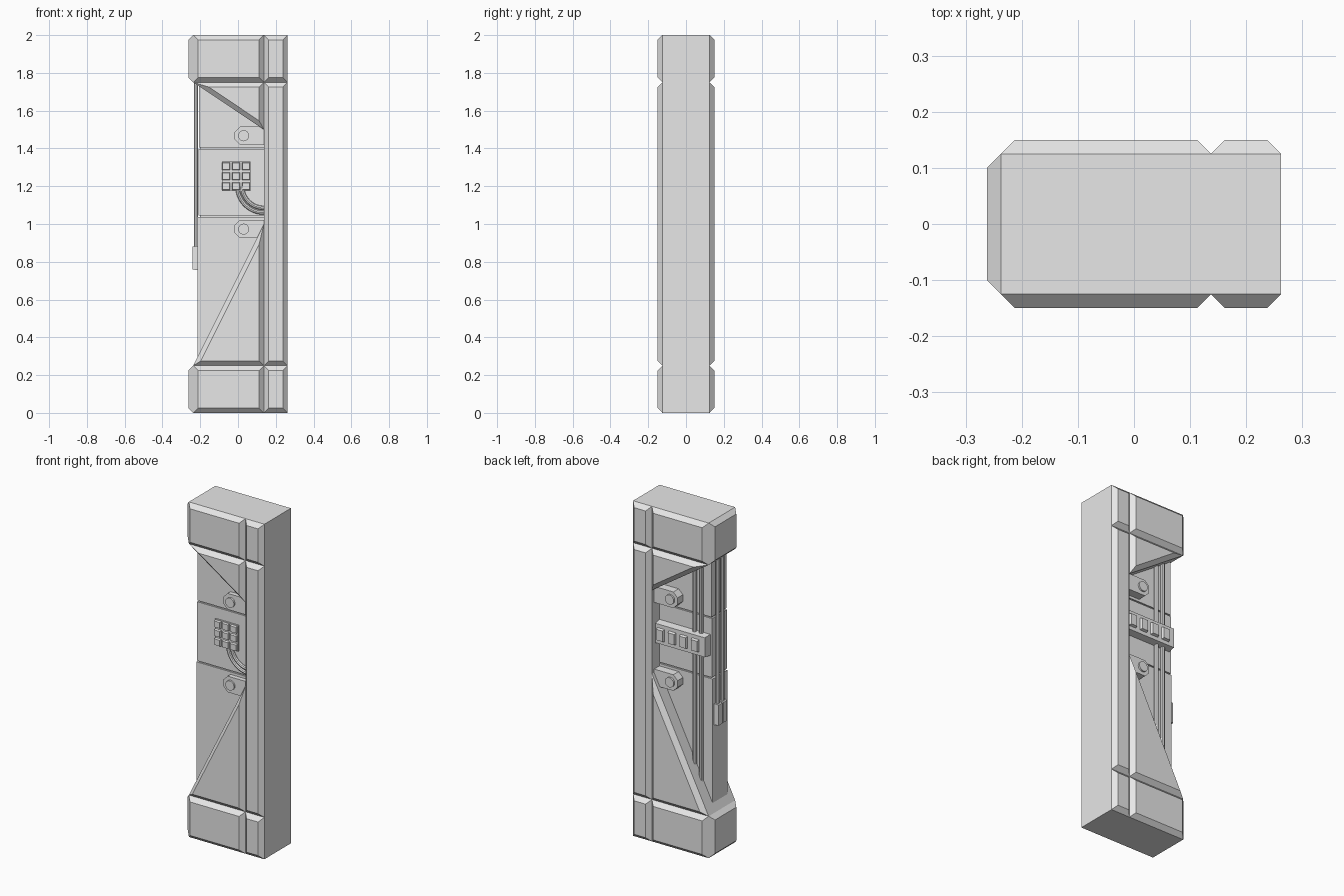
import bpy
import bmesh
from math import pi, sin, cos
from mathutils import Vector

if "Cube" in bpy.data.objects:
    bpy.data.objects.remove(bpy.data.objects["Cube"], do_unlink=True)

grey = bpy.data.materials.new("plain_grey")
grey.use_nodes = True
shade = (0.8, 0.8, 0.8, 1)
grey.diffuse_color = shade
grey.node_tree.nodes["Principled BSDF"].inputs["Base Color"].default_value = shade

# Main dimensions
LEFT, SEAM, RIGHT = -0.237, 0.137, 0.262
DEPTH, BEVEL = 0.125, 0.025
LOW, HIGH, TOP = 0.25, 1.75, 2.0
FLOOR = {"front": 0.085, "back": 0.055}

# Each face direction maps (across, up, outward) to model space
FACES = {
    "front": lambda u, v, h: (u, -h, v),
    "back": lambda u, v, h: (u, h, v),
    "side": lambda u, v, h: (-h, u, v),
}


def finish(name, bm):
    bmesh.ops.recalc_face_normals(bm, faces=bm.faces)
    mesh = bpy.data.meshes.new(name)
    bm.to_mesh(mesh)
    bm.free()
    mesh.materials.append(grey)
    obj = bpy.data.objects.new(name, mesh)
    bpy.context.collection.objects.link(obj)
    return obj


def shrink(outline, d):
    """Move every edge of a counter-clockwise convex outline inward by d."""
    pts = [Vector(p) for p in outline]
    result = []
    for i, p in enumerate(pts):
        a = (p - pts[i - 1]).normalized()
        b = (pts[(i + 1) % len(pts)] - p).normalized()
        n, m = Vector((-a.y, a.x)), Vector((-b.y, b.x))
        result.append(p + (n + m) * d / (1 + n.dot(m)))
    return result


def plate(name, face, outline, base, top, inset=0.0):
    """Raised plate whose outline shrinks by inset towards its outer face."""
    bm = bmesh.new()
    put = FACES[face]
    lower = [bm.verts.new(put(p[0], p[1], base)) for p in outline]
    upper = [bm.verts.new(put(p[0], p[1], top)) for p in shrink(outline, inset)]
    bm.faces.new(lower)
    bm.faces.new(upper)
    for i in range(len(lower)):
        j = (i + 1) % len(lower)
        bm.faces.new((lower[i], lower[j], upper[j], upper[i]))
    return finish(name, bm)


def rect(u0, u1, v0, v1):
    return [(u0, v0), (u1, v0), (u1, v1), (u0, v1)]


def disc(u, v, r, n):
    return [(u + r * cos(2 * pi * i / n), v + r * sin(2 * pi * i / n)) for i in range(n)]


def tube(name, points, radius):
    curve = bpy.data.curves.new(name, "CURVE")
    curve.dimensions = "3D"
    curve.bevel_depth = radius
    curve.bevel_resolution = 2
    curve.use_fill_caps = True
    spline = curve.splines.new("POLY")
    spline.points.add(len(points) - 1)
    for point, co in zip(spline.points, points):
        point.co = (*co, 1)
    curve.materials.append(grey)
    obj = bpy.data.objects.new(name, curve)
    bpy.context.collection.objects.link(obj)
    bpy.ops.object.select_all(action="DESELECT")
    obj.select_set(True)
    bpy.context.view_layer.objects.active = obj
    bpy.ops.object.convert(target="MESH")
    bpy.ops.object.shade_smooth_by_angle()


# Solid cores of the column and the end blocks
plate("column_core", "back", rect(SEAM, RIGHT, 0, TOP), -DEPTH, DEPTH)
ENDS = {"base": (0, LOW), "cap": (HIGH, TOP)}
for end, (z0, z1) in ENDS.items():
    plate(end + "_core", "back", rect(LEFT, SEAM, z0, z1), -DEPTH, DEPTH)
    plate(end + "_side_plate", "side", rect(-DEPTH, DEPTH, z0, z1),
          -LEFT, -LEFT + BEVEL, BEVEL)

# Triangular braces joining the end blocks to the column
BRACES = {
    "lower_brace": [(LEFT, LOW), (SEAM, LOW), (SEAM, 1.0)],
    "upper_brace": [(LEFT, HIGH), (SEAM, 1.5), (SEAM, HIGH)],
}
for name, outline in BRACES.items():
    plate(name + "_core", "back", outline, -DEPTH, DEPTH)

# Bevelled armour plates on front and back
for face in ("front", "back"):
    for name, outline in BRACES.items():
        plate(f"{face}_{name}_plate", face, outline, DEPTH, DEPTH + BEVEL, BEVEL)
    for end, (z0, z1) in ENDS.items():
        for part, x0, x1 in (("block", LEFT, SEAM), ("column", SEAM, RIGHT)):
            plate(f"{face}_{end}_{part}_plate", face, rect(x0, x1, z0, z1),
                  DEPTH, DEPTH + BEVEL, BEVEL)
    plate(face + "_column_plate", face, rect(SEAM, RIGHT, LOW, HIGH),
          DEPTH, DEPTH + BEVEL, BEVEL)

# Recessed wall in three panels with thin grooves between them
plate("recess_core", "back", rect(-0.2, SEAM, LOW, HIGH), -0.077, 0.047)
for name, x, z0, z1 in (("lower", -0.214, LOW, 1.036), ("middle", -0.21, 1.044, 1.396),
                        ("upper", -0.207, 1.404, HIGH)):
    plate(name + "_wall_panel", "back", rect(x, SEAM, z0, z1),
          -FLOOR["front"], FLOOR["back"])

# Bolted lugs beside the column
for face, top in (("front", 0.112), ("back", 0.105)):
    for name, z in (("upper", 1.467), ("lower", 0.973)):
        lug = [(SEAM, z + 0.048), (0.01, z + 0.048), (-0.018, z + 0.02),
               (-0.018, z - 0.02), (0.01, z - 0.048), (SEAM, z - 0.048)]
        plate(f"{face}_{name}_lug", face, lug, FLOOR[face] - 0.01, top)
        plate(f"{face}_{name}_bolt", face, disc(0.03, z, 0.029, 16), top, top + 0.01)

# Front keypad
plate("keypad_base", "front", rect(-0.086, 0.066, 1.176, 1.33), 0.08, 0.095)
for row in range(3):
    for col in range(3):
        x, z = -0.063 + 0.053 * col, 1.2 + 0.053 * row
        plate(f"keypad_button_{row}_{col}", "front",
              rect(x - 0.022, x + 0.022, z - 0.022, z + 0.022), 0.09, 0.108, 0.004)

# Curved cables from the keypad into the column
for i, r in enumerate((0.115, 0.14)):
    arc = [(SEAM + r * cos(a), -0.09, 1.2 + r * sin(a))
           for a in (pi + pi / 2 * k / 12 for k in range(13))]
    tube(f"front_cable_{i}", arc, 0.011)

# Back bar with four raised blocks
plate("back_bar", "back", rect(-0.2, SEAM, 1.172, 1.3), 0.045, 0.1, 0.006)
for i in range(4):
    x = 0.095 - 0.076 * i
    plate(f"back_bar_block_{i}", "back", rect(x - 0.026, x + 0.026, 1.198, 1.274),
          0.095, 0.115, 0.006)

# Back pipes
for i, x in enumerate((-0.102, -0.145)):
    tube(f"back_pipe_{i}", [(x, 0.064, 0.4), (x, 0.064, 1.71)], 0.012)

# Side pipes and their end boxes
for i, y in enumerate((0.02, -0.026)):
    tube(f"side_pipe_{i}", [(-0.223, y, 0.85), (-0.223, y, 1.76)], 0.011)
    plate(f"side_pipe_box_{i}", "side", rect(y - 0.021, y + 0.021, 0.755, 0.885),
          0.2, 0.242, 0.004)
